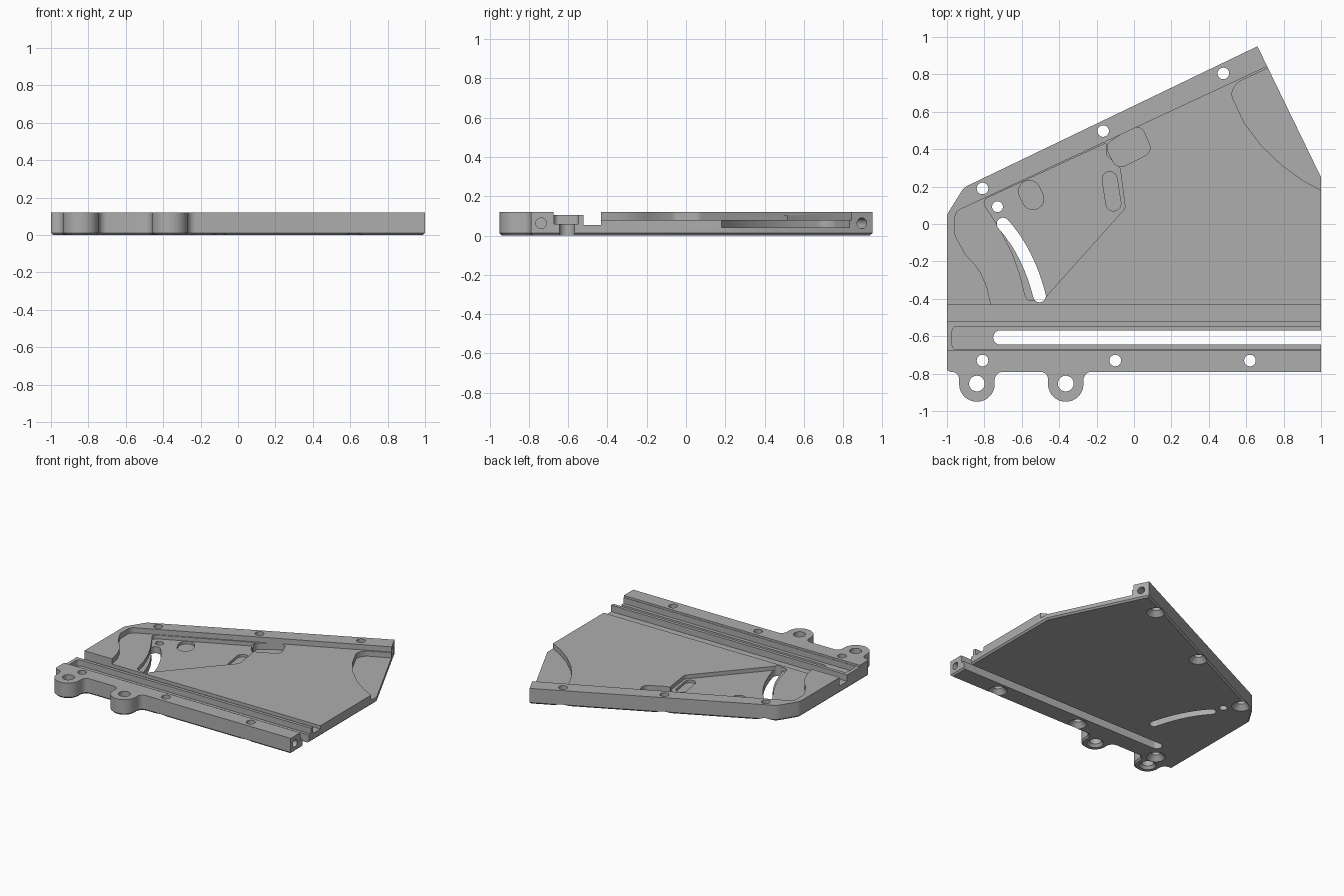
import bpy, bmesh
from math import radians, pi, tan, acos, cos, sin
from mathutils import Vector, Matrix

if "Cube" in bpy.data.objects:
    bpy.data.objects.remove(bpy.data.objects["Cube"])

grey = bpy.data.materials.new("machined grey")
grey.use_nodes = True
grey.diffuse_color = (0.42, 0.42, 0.42, 1)
grey.node_tree.nodes["Principled BSDF"].inputs["Base Color"].default_value = (0.42, 0.42, 0.42, 1)


def rounded(corners, steps=8):
    """Polygon from (x, y, radius) corners, filleted."""
    out = []
    n = len(corners)
    for i, (x, y, r) in enumerate(corners):
        p = Vector((x, y))
        if r == 0:
            out.append(p)
            continue
        a = Vector(corners[i - 1][:2]) - p
        b = Vector(corners[(i + 1) % n][:2]) - p
        la, lb = a.length, b.length
        a.normalize()
        b.normalize()
        half = acos(max(-1, min(1, a.dot(b)))) / 2
        t = min(r / tan(half), la * 0.49 if r < 0.03 else la, lb)
        r = t * tan(half)
        mid = p + (a + b).normalized() * (r / sin(half))
        start, end = p + a * t - mid, p + b * t - mid
        sweep = start.angle_signed(end)
        for k in range(steps + 1):
            ang = -sweep * k / steps
            out.append(mid + Matrix.Rotation(ang, 2) @ start)
    return out


def stadium(path, r, steps=10):
    """Round-ended outline of constant width along a path."""
    pts = [Vector(p) for p in path]
    dirs = [(pts[min(i + 1, len(pts) - 1)] - pts[max(i - 1, 0)]).normalized()
            for i in range(len(pts))]
    side = [Vector((-d.y, d.x)) * r for d in dirs]

    def cap(c, s):
        return [c + Matrix.Rotation(-pi * k / steps, 2) @ s for k in range(1, steps)]

    return ([p + s for p, s in zip(pts, side)] + cap(pts[-1], side[-1])
            + [p - s for p, s in reversed(list(zip(pts, side)))] + cap(pts[0], -side[0]))


def finish(name, bm):
    bmesh.ops.recalc_face_normals(bm, faces=bm.faces)
    me = bpy.data.meshes.new(name)
    bm.to_mesh(me)
    bm.free()
    me.materials.append(grey)
    ob = bpy.data.objects.new(name, me)
    bpy.context.collection.objects.link(ob)
    return ob


def prism(name, outline, z0, z1, chamfer=0):
    bm = bmesh.new()
    face = bm.faces.new([bm.verts.new((p[0], p[1], z0)) for p in outline])
    new = bmesh.ops.extrude_face_region(bm, geom=[face])["geom"]
    bmesh.ops.translate(bm, vec=(0, 0, z1 - z0),
                        verts=[g for g in new if isinstance(g, bmesh.types.BMVert)])
    if chamfer:
        low = [e for e in bm.edges if all(abs(v.co.z - z0) < 1e-5 for v in e.verts)]
        bmesh.ops.bevel(bm, geom=low, offset=chamfer, segments=1, affect='EDGES')
    return finish(name, bm)


def cone(name, centre, r1, r2, depth, axis=(0, 0, 1)):
    bm = bmesh.new()
    turn = Vector((0, 0, 1)).rotation_difference(Vector(axis)).to_matrix().to_4x4()
    bmesh.ops.create_cone(bm, cap_ends=True, segments=32, radius1=r1, radius2=r2,
                          depth=depth, matrix=Matrix.Translation(centre) @ turn)
    return finish(name, bm)


def cut(cutter):
    cutter.hide_render = True
    mod = plate.modifiers.new("cut", 'BOOLEAN')
    mod.operation = 'DIFFERENCE'
    mod.solver = 'EXACT'
    mod.object = cutter
    bpy.context.view_layer.objects.active = plate
    bpy.ops.object.modifier_apply(modifier=mod.name)
    bpy.data.objects.remove(cutter)


def box(x0, x1, y0, y1):
    return [(x0, y0), (x1, y0), (x1, y1), (x0, y1)]


TOP = 0.3

# Plate outline with two mounting ears
ears = (-0.365, -0.84)
outline = [(1, -0.79, 0)]
for c in ears:
    outline += [(c + 0.095, -0.79, 0.045), (c + 0.095, -0.95, 0.094),
                (c - 0.095, -0.95, 0.094), (c - 0.095, -0.79, 0.04)]
outline += [(-1, -0.79, 0.02), (-1, 0.05, 0.06), (-0.91, 0.195, 0.09),
            (0.66, 0.95, 0), (1, 0.25, 0)]
plate = prism("base_plate", rounded(outline), 0, 0.12, 0.012)

# Main recess under the slanted rim
recess = [(-0.957, 0.065, 0.05), (1.2, 1.07, 0), (1.2, -0.48, 0), (-0.755, -0.48, 0),
          (-0.765, -0.43, 0), (-0.785, -0.34, 0), (-0.82, -0.26, 0),
          (-0.86, -0.205, 0), (-0.9, -0.165, 0), (-0.957, -0.06, 0.05)]
cut(prism("recess_cutter", rounded(recess), 0.08, TOP))

# Long channel, lowered strip, stepped groove and through slot
cut(prism("channel_cutter", box(-1.2, 1.2, -0.522, -0.432), 0.055, TOP))
cut(prism("strip_cutter", box(-1.2, 1.2, -0.675, -0.5), 0.105, TOP))
groove = [(-0.972, -0.672, 0.025), (1.2, -0.672, 0), (1.2, -0.547, 0), (-0.972, -0.547, 0.025)]
cut(prism("groove_cutter", rounded(groove), 0.06, TOP))
cut(prism("slot_cutter", stadium([(-0.715, -0.607), (1.3, -0.607)], 0.038), -0.1, TOP))

# Curved-edge pocket open at the right side
arc = [(0.705, 0.828, 0), (0.555, 0.758, 0.06), (0.515, 0.70, 0.06), (0.59, 0.54, 0),
       (0.68, 0.42, 0), (0.79, 0.315, 0), (0.9, 0.235, 0), (1.02, 0.17, 0),
       (1.3, 0.2, 0), (1.0, 0.97, 0)]
cut(prism("arc_pocket_cutter", rounded(arc), 0.04, 0.2 - 0.1))

# Triangular linkage pocket and the deeper pockets inside it
triangle = [(-0.815, 0.125, 0.03), (-0.72, -0.02, 0), (-0.65, -0.16, 0), (-0.61, -0.27, 0),
            (-0.575, -0.41, 0.04), (-0.49, -0.41, 0.03), (-0.047, 0.085, 0.03),
            (-0.075, 0.30, 0.02), (-0.15, 0.37, 0), (-0.15, 0.432, 0)]
cut(prism("triangle_cutter", rounded(triangle), 0.05, 0.1))
cut(prism("oval_pocket_cutter", stadium([(-0.56, 0.175), (-0.54, 0.135)], 0.058), 0.03, 0.1))
cut(prism("link_pocket_cutter", stadium([(-0.13, 0.24), (-0.11, 0.11)], 0.04), 0.03, 0.1))
square = [(-0.065, 0.482, 0.045), (0.035, 0.535, 0.045),
          (0.10, 0.385, 0.05), (-0.09, 0.29, 0.05), (-0.155, 0.42, 0.045)]
cut(prism("square_pocket_cutter", rounded(square), 0.03, 0.1))

# Curved guide slot
p0, p1, p2 = Vector((-0.70, 0)), Vector((-0.565, -0.15)), Vector((-0.505, -0.385))
curve = [p0 * (1 - t) ** 2 + p1 * 2 * t * (1 - t) + p2 * t * t
         for t in [i / 12 for i in range(13)]]
cut(prism("guide_slot_cutter", stadium(curve, 0.034), -0.1, TOP))

# Screw holes, countersunk from below
screws = [(-0.81, -0.73), (-0.1, -0.73), (0.62, -0.73),
          (-0.81, 0.19), (-0.165, 0.497), (0.478, 0.805)]
for x, y in screws:
    cut(cone("screw_cutter", (x, y, 0.1), 0.031, 0.031, 0.4))
    cut(cone("countersink_cutter", (x, y, 0.01), 0.08, 0.031, 0.05))
cut(cone("pivot_cutter", (-0.73, 0.092, 0.1), 0.029, 0.029, 0.4))
for c in ears:
    cut(cone("ear_hole_cutter", (c, -0.853, 0.1), 0.042, 0.042, 0.4))
    cut(cone("ear_countersink_cutter", (c, -0.853, 0.005), 0.068, 0.042, 0.03))

# Blind holes in the ends of both rails
cut(cone("front_rail_hole_cutter", (1, -0.738, 0.063), 0.027, 0.027, 0.3, (1, 0, 0)))
along = Vector((0.9, 0.435, 0)).normalized()
cut(cone("rear_rail_hole_cutter", (0.685, 0.895, 0.063), 0.027, 0.027, 0.25, along))

plate.select_set(True)
bpy.context.view_layer.objects.active = plate
bpy.ops.object.shade_smooth_by_angle(angle=radians(30))
